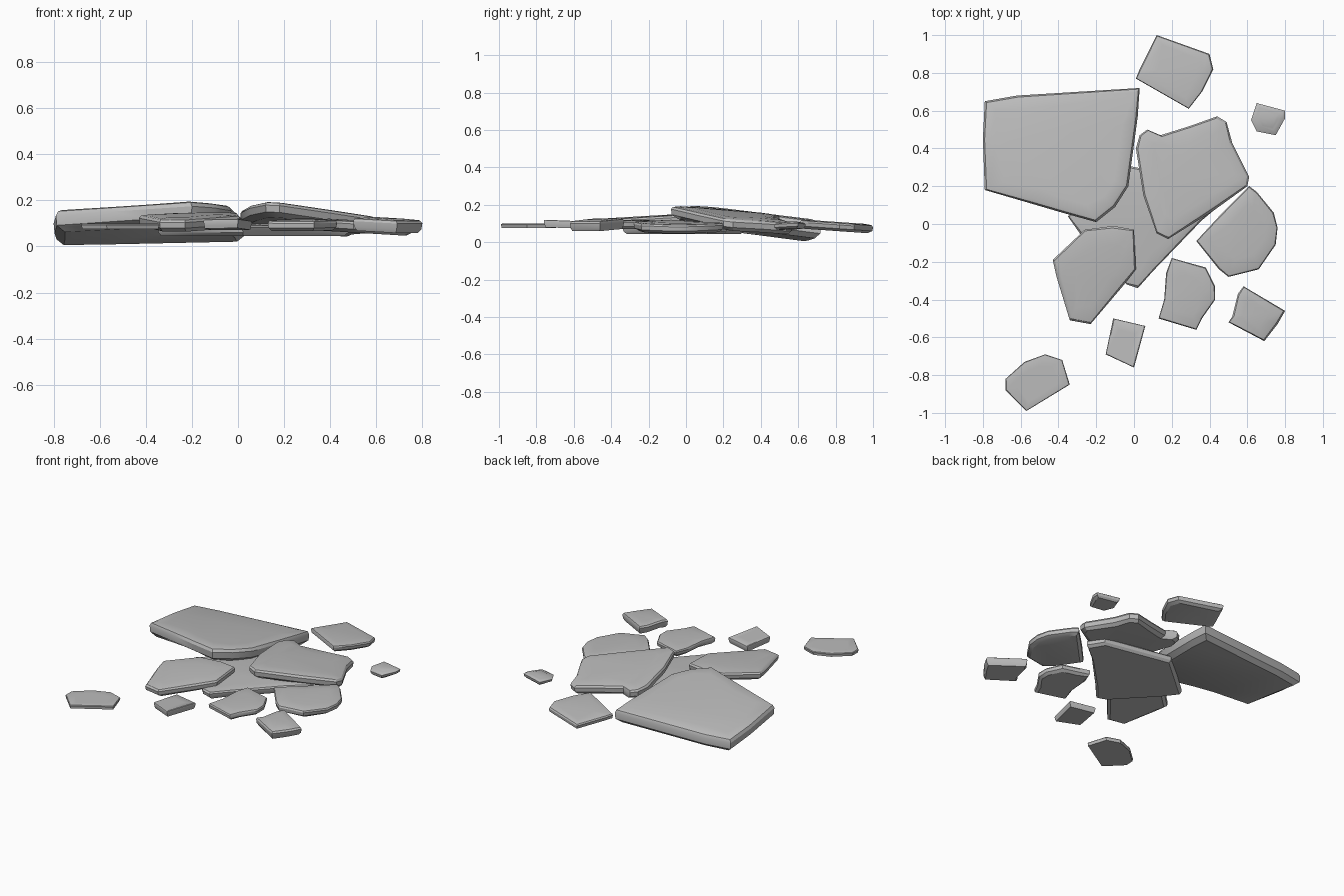
import bpy
import bmesh
import math
import random
from mathutils import Vector

random.seed(4)

default_cube = bpy.data.objects.get("Cube")
if default_cube:
    bpy.data.objects.remove(default_cube, do_unlink=True)


def make_material(name, colour):
    material = bpy.data.materials.new(name)
    material.use_nodes = True
    material.diffuse_color = colour
    material.node_tree.nodes["Principled BSDF"].inputs["Base Color"].default_value = colour
    return material


stone = make_material("grey stone", (0.5, 0.5, 0.5, 1))


def slab(name, outline, bottom, top, tilt=(0, 0), undercut=0.03, worn=0.02, crown=0.004):
    """Broken flat stone: outline in hundredths, tilted as a whole, with worn rims."""
    points = [Vector((x / 100, y / 100)) for x, y in outline]
    centre = sum(points, Vector((0, 0))) / len(points)
    thick = top - bottom
    # Each ring is (inward distance, height share, extra height)
    rings = [
        (undercut, 0, 0),
        (0.004, 0.3, 0),
        (0, 0.75, 0),
        (worn * 0.5, 0.94, 0),
        (worn * 1.5, 1, 0),
        (worn * 1.5 + 0.06, 1, crown),
    ]
    bm = bmesh.new()
    loops = []
    for inward, share, extra in rings:
        loop = []
        for p in points:
            arm = p - centre
            chip = inward * random.uniform(0.7, 1.3)
            q = p - arm.normalized() * min(chip, arm.length * 0.5)
            lean = (q - centre).dot(Vector(tilt))
            loop.append(bm.verts.new((q.x, q.y, bottom + thick * share + extra + lean)))
        loops.append(loop)
    for low, high in zip(loops, loops[1:]):
        for i in range(len(points)):
            j = (i + 1) % len(points)
            bm.faces.new((low[i], low[j], high[j], high[i]))
    bm.faces.new(loops[0])
    bm.faces.new(loops[-1])
    bmesh.ops.recalc_face_normals(bm, faces=bm.faces[:])
    mesh = bpy.data.meshes.new(name)
    bm.to_mesh(mesh)
    bm.free()
    mesh.materials.append(stone)
    obj = bpy.data.objects.new(name, mesh)
    bpy.context.collection.objects.link(obj)
    bpy.ops.object.select_all(action="DESELECT")
    obj.select_set(True)
    bpy.context.view_layer.objects.active = obj
    bpy.ops.object.shade_smooth_by_angle(angle=math.radians(30))
    return obj


# Large slabs of the central pile
slab("largest_slab",
     [(-79, 65), (-62, 68), (3, 72), (2, 57), (-3, 20), (-10, 9), (-20, 1),
      (-38, 6), (-55, 11), (-79, 18), (-80, 45)],
     0.055, 0.15, (0.03, -0.13), undercut=0.05, worn=0.02, crown=0.006)
slab("upper_slab",
     [(1, 40), (3, 47), (7, 50), (14, 47), (30, 52), (44, 57), (49, 54), (52, 43),
      (61, 25), (60, 20), (42, 7), (18, -8), (12, -5), (5, 15)],
     0.08, 0.145, (-0.085, -0.1))
slab("base_slab",
     [(-35, 4), (-28, -6), (-4, -32), (2, -34), (10, -25), (36, 2), (48, 12),
      (42, 22), (-4, 31)],
     0.045, 0.095, undercut=0.02)

# Medium slabs leaning around the pile
slab("front_slab",
     [(-11, -1), (0, -3), (1, -24), (-6, -33), (-23, -53), (-34, -51),
      (-41, -28), (-43, -19), (-26, -3)],
     0.08, 0.135, (0, 0.06))
slab("side_slab",
     [(61, 20), (65, 17), (74, 6), (76, -2), (75, -11), (66, -24), (50, -28),
      (45, -24), (33, -9), (45, 4)],
     0.055, 0.105, (-0.06, 0), worn=0.01)
slab("back_slab",
     [(12, 100), (40, 90), (42, 82), (36, 70), (29, 61), (1, 77), (3, 82)],
     0.06, 0.105, (0, -0.07), worn=0.01)

# Small scattered fragments
slab("front_fragment",
     [(20, -18), (27, -20), (38, -23), (43, -33), (43, -40), (36, -50),
      (33, -56), (13, -50), (16, -40), (17, -26)],
     0.07, 0.115, (0, 0.02), undercut=0.02, worn=0.01)
slab("corner_fragment",
     [(58, -33), (80, -46), (76, -53), (69, -62), (50, -52), (52, -49), (55, -37)],
     0.065, 0.12, (-0.04, 0.03), undercut=0.015, worn=0.015)
slab("four_sided_fragment",
     [(-11, -50), (6, -54), (0, -76), (-15, -69)],
     0.075, 0.115, (0, -0.04), undercut=0.01, worn=0.005, crown=0)
slab("far_fragment",
     [(-47, -69), (-38, -72), (-34, -85), (-57, -99), (-68, -88), (-68, -82), (-58, -73)],
     0.075, 0.1, undercut=0.005, worn=0.008, crown=0)
slab("tiny_fragment",
     [(65, 64), (80, 60), (80, 56), (75, 47), (65, 49), (62, 55)],
     0.07, 0.105, (0.04, 0.04), undercut=0.02, worn=0.025)
